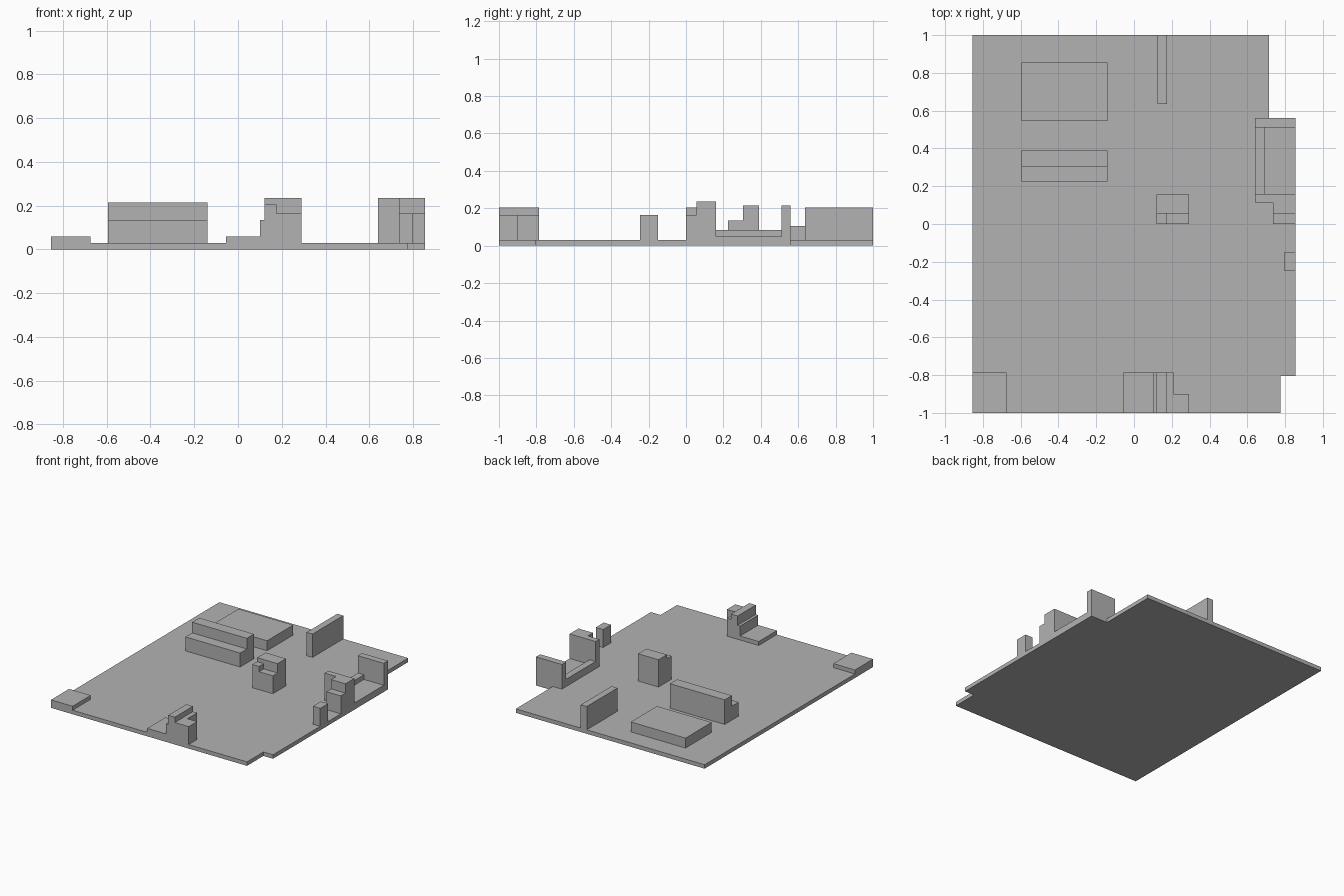
import bpy
import bmesh
from mathutils import Vector

cube = bpy.data.objects.get("Cube")
if cube:
    bpy.data.objects.remove(cube, do_unlink=True)

grey = bpy.data.materials.new("plain grey")
grey.use_nodes = True
grey.diffuse_color = (0.45, 0.45, 0.45, 1)
grey.node_tree.nodes["Principled BSDF"].inputs["Base Color"].default_value = grey.diffuse_color

FLOOR = 0.03


def prism(name, outline, axis, start, end):
    """Extrude a flat outline along x, y or z from start to end."""
    place = {"x": lambda a, b: (start, a, b),
             "y": lambda a, b: (a, start, b),
             "z": lambda a, b: (a, b, start)}[axis]
    bm = bmesh.new()
    face = bm.faces.new([bm.verts.new(place(a, b)) for a, b in outline])
    sweep = Vector([end - start if axis == k else 0 for k in "xyz"])
    moved = bmesh.ops.extrude_face_region(bm, geom=[face], use_keep_orig=True)["geom"]
    bmesh.ops.translate(bm, vec=sweep, verts=[v for v in moved if isinstance(v, bmesh.types.BMVert)])
    bmesh.ops.recalc_face_normals(bm, faces=bm.faces)
    mesh = bpy.data.meshes.new(name)
    bm.to_mesh(mesh)
    bm.free()
    mesh.materials.append(grey)
    obj = bpy.data.objects.new(name, mesh)
    bpy.context.collection.objects.link(obj)
    return obj


def box(name, x0, x1, y0, y1, top):
    """Block standing on the floor."""
    return prism(name, [(x0, y0), (x1, y0), (x1, y1), (x0, y1)], "z", FLOOR, top)


def steps(name, edges, tops, axis, start, end):
    """Block with a staircase profile: one height between each pair of edges."""
    outline = [(edges[0], FLOOR)]
    for a, b, top in zip(edges, edges[1:], tops):
        outline += [(a, top), (b, top)]
    outline.append((edges[-1], FLOOR))
    return prism(name, outline, axis, start, end)


# Floor slab with two notched corners
prism("floor", [(-0.855, -1), (0.775, -1), (0.775, -0.805), (0.855, -0.805),
                (0.855, 0.56), (0.715, 0.56), (0.715, 1), (-0.855, 1)], "z", 0, FLOOR)

# Free-standing blocks
box("corner_platform", -0.855, -0.675, -1, -0.785, 0.06)
box("low_table", -0.595, -0.14, 0.545, 0.855, 0.105)
box("partition_wall", 0.125, 0.175, 0.635, 1, 0.205)
box("side_post", 0.795, 0.855, -0.245, -0.15, 0.165)

# Long two-level bench
steps("bench", [0.225, 0.305, 0.39], [0.135, 0.215], "x", -0.595, -0.14)

# Middle cabinet: tall back, stepped front
box("cabinet_back", 0.12, 0.29, 0.055, 0.155, 0.235)
steps("cabinet_front", [0.12, 0.175, 0.29], [0.205, 0.165], "y", 0, 0.055)

# Front counter: rising steps with a return at the outer end
steps("counter_steps", [-0.055, 0.1, 0.12, 0.175, 0.21],
      [0.06, 0.135, 0.205, 0.165], "y", -1, -0.785)
box("counter_return", 0.21, 0.29, -1, -0.9, 0.165)

# Side alcove: bed with raised rim, end panel, angled head wall and step
steps("alcove_bed", [0.64, 0.69, 0.855], [0.085, 0.05], "y", 0.16, 0.51)
box("alcove_end_panel", 0.64, 0.855, 0.51, 0.56, 0.215)
prism("alcove_head_wall", [(0.64, 0.115), (0.735, 0.115), (0.735, 0.055),
                           (0.855, 0.055), (0.855, 0.16), (0.64, 0.16)], "z", FLOOR, 0.235)
box("alcove_step", 0.735, 0.855, 0, 0.055, 0.165)
